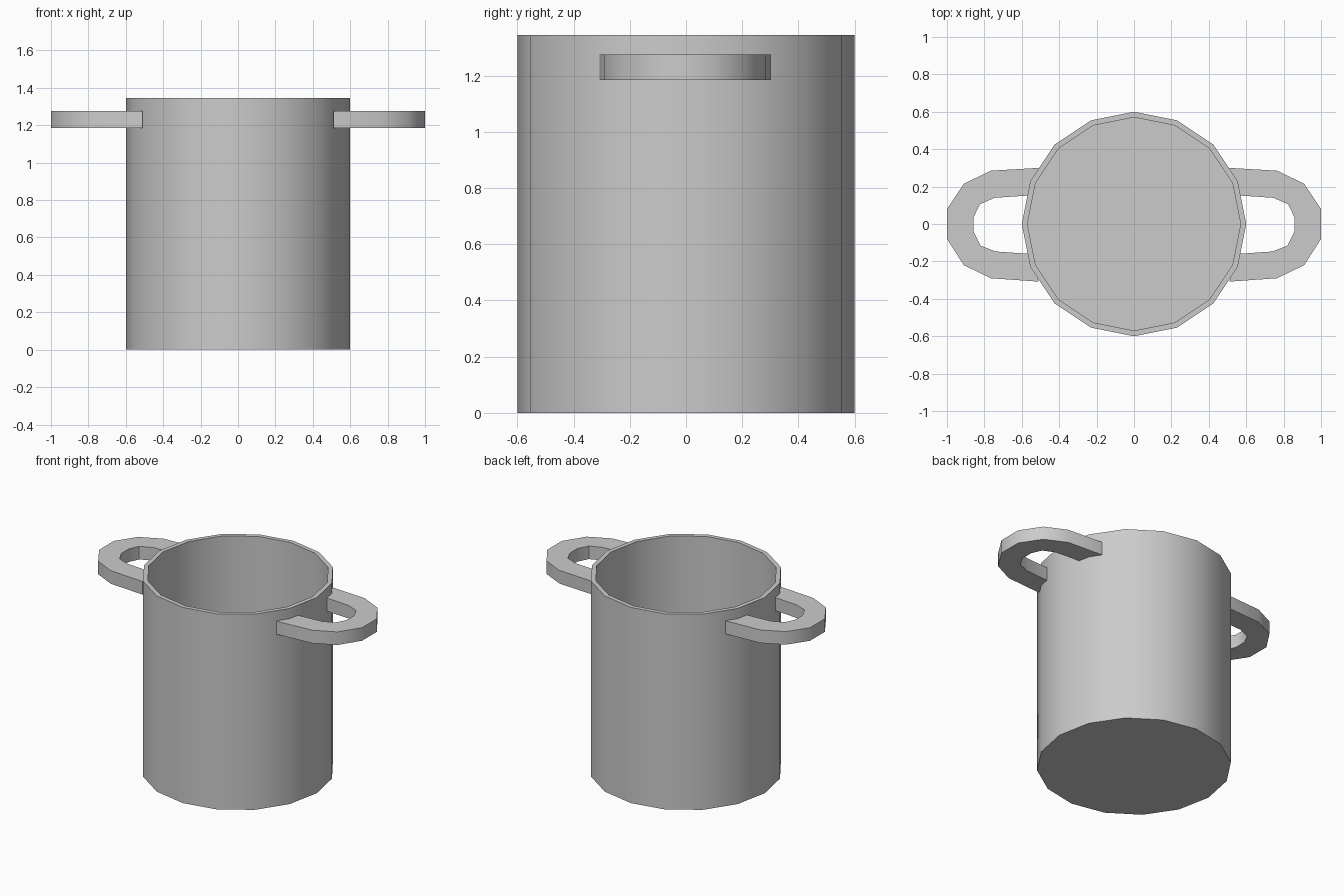
import bpy, bmesh
from math import cos, sin, pi, radians

if "Cube" in bpy.data.objects:
    bpy.data.objects.remove(bpy.data.objects["Cube"])

SIDES = 16


def finish(name, bm, angle):
    bmesh.ops.recalc_face_normals(bm, faces=bm.faces[:])
    mesh = bpy.data.meshes.new(name)
    bm.to_mesh(mesh)
    bm.free()
    obj = bpy.data.objects.new(name, mesh)
    bpy.context.collection.objects.link(obj)
    bpy.ops.object.select_all(action='DESELECT')
    obj.select_set(True)
    bpy.context.view_layer.objects.active = obj
    bpy.ops.object.shade_smooth_by_angle(angle=radians(angle))
    return obj


# Pot body: outer wall, rim, inner wall and floor as stacked rings
bm = bmesh.new()
rings = []
for r, z in [(0.60, 0), (0.60, 1.345), (0.57, 1.345), (0.57, 0.03)]:
    rings.append([bm.verts.new((r * cos(2 * pi * i / SIDES), r * sin(2 * pi * i / SIDES), z))
                  for i in range(SIDES)])
for a, b in zip(rings, rings[1:]):
    for i in range(SIDES):
        j = (i + 1) % SIDES
        bm.faces.new((a[i], a[j], b[j], b[i]))
bm.faces.new(rings[0])
bm.faces.new(rings[-1])
finish("pot_body", bm, 30)

# Loop handles: outer and inner outlines, ends set into the pot wall
OUTER = [(0.51, 0.30), (0.765, 0.285), (0.91, 0.215), (1.0, 0.08),
         (1.0, -0.08), (0.91, -0.22), (0.765, -0.29), (0.51, -0.308)]
INNER = [(0.555, 0.153), (0.745, 0.14), (0.825, 0.105), (0.857, 0.037),
         (0.857, -0.043), (0.82, -0.115), (0.74, -0.147), (0.555, -0.16)]


def handle(name, side):
    bm = bmesh.new()
    sections = []
    for o, n in zip(OUTER, INNER):
        corners = [(o, 1.185), (o, 1.275), (n, 1.275), (n, 1.185)]
        sections.append([bm.verts.new((side * p[0], p[1], z)) for p, z in corners])
    for a, b in zip(sections, sections[1:]):
        for i in range(4):
            j = (i + 1) % 4
            bm.faces.new((a[i], a[j], b[j], b[i]))
    bm.faces.new(sections[0])
    bm.faces.new(sections[-1])
    finish(name, bm, 40)


handle("right_handle", 1)
handle("left_handle", -1)
